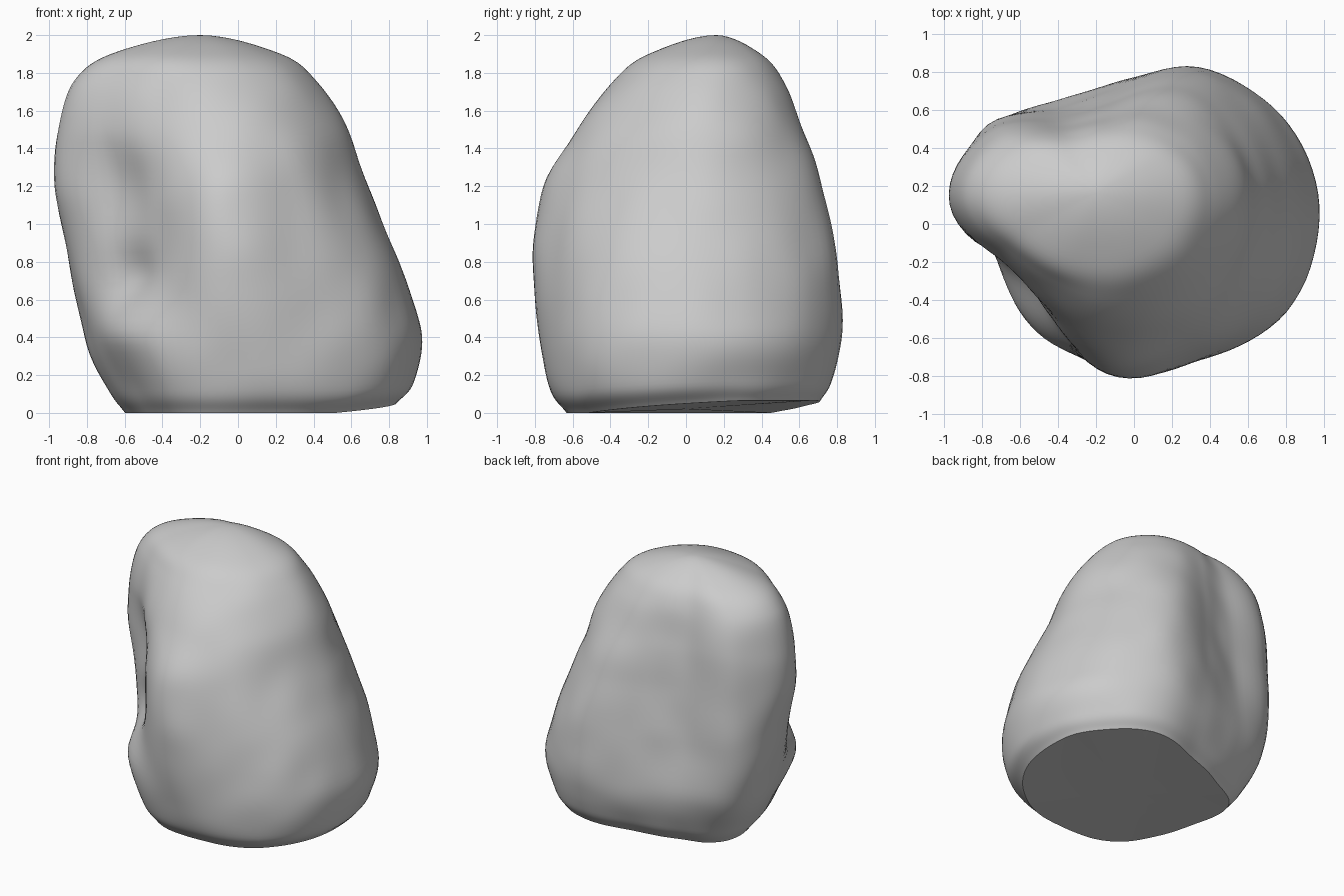
import bpy, bmesh, math
from mathutils import Vector, noise

if "Cube" in bpy.data.objects:
    bpy.data.objects.remove(bpy.data.objects["Cube"])

# Cross-sections of the boulder: height -> radius every 30 degrees from +x
SECTIONS = [
    (0.00, [.84, .86, .80, .63, .60, .66, .56, .55, .62, .63, .69, .78]),
    (0.12, [.94, .93, .86, .69, .67, .74, .64, .62, .70, .72, .79, .91]),
    (0.40, [1.01, .98, .90, .73, .71, .84, .74, .70, .76, .80, .85, .97]),
    (0.80, [.93, .90, .84, .65, .63, .84, .79, .66, .69, .87, .87, .93]),
    (1.20, [.81, .77, .71, .54, .54, .77, .85, .62, .65, .84, .82, .80]),
    (1.50, [.73, .67, .57, .46, .47, .70, .80, .63, .61, .69, .72, .72]),
    (1.75, [.60, .52, .43, .37, .38, .57, .70, .56, .51, .52, .55, .58]),
    (1.90, [.42, .36, .28, .24, .25, .36, .48, .41, .37, .35, .37, .40]),
]
SEGS, STEPS = 96, 8


def spline(a, b, c, d, t):
    return 0.5 * (2 * b + (c - a) * t + (2 * a - 5 * b + 4 * c - d) * t * t
                  + (3 * b - a - 3 * c + d) * t ** 3)


def around(radii, u):
    i = int(u)
    return spline(*[radii[(i + k) % 12] for k in (-1, 0, 1, 2)], u - i)


# Resample each section finely: row = [z, r0, r1, ...]
rows = [[z] + [around(r, 12 * j / SEGS) for j in range(SEGS)] for z, r in SECTIONS]
top = [2.0] + [0.0] * SEGS
ghost_top = [rows[-1][0]] + [-v for v in rows[-1][1:]]
ghost_bottom = [2 * p - q for p, q in zip(rows[0], rows[1])]
rows = [ghost_bottom] + rows + [top, ghost_top]


def shape(z, r, ang):
    p = Vector((-0.1 * z + r * math.cos(ang), 0.08 * z + r * math.sin(ang), z))
    # hollow and fold on the front left side
    for c, w, depth in (((-.58, -.38, .72), (.22, .22, .16), .08),
                        ((-.62, -.25, 1.1), (.2, .2, .25), .035),
                        ((-.58, -.45, .42), (.25, .25, .12), -.03)):
        g = math.exp(-sum(((p[k] - c[k]) / w[k]) ** 2 for k in range(3)))
        p += Vector((.8, .6, 0)) * depth * g
    # fine surface unevenness
    p += Vector((math.cos(ang), math.sin(ang), 0)) * min(1, r * 2) * .012 * noise.noise(p * 3.5)
    # underside rises toward the back right
    fade = max(0, 1 - z / .5)
    p.z += .065 * fade * min(1, max(0, (p.x + p.y) / 1.1))
    return p


# Boulder skin
bm = bmesh.new()
rings = []
for i in range(1, len(rows) - 2):
    for s in range(STEPS):
        v = [spline(*q, s / STEPS) for q in zip(*rows[i - 1:i + 3])]
        rings.append([bm.verts.new(shape(v[0], v[1 + j], math.tau * j / SEGS))
                      for j in range(SEGS)])
for a, b in zip(rings, rings[1:]):
    for j in range(SEGS):
        k = (j + 1) % SEGS
        bm.faces.new((a[j], a[k], b[k], b[j]))
pole = bm.verts.new(shape(2.0, 0, 0))
base = bm.verts.new((0, 0, .02))
for j in range(SEGS):
    k = (j + 1) % SEGS
    bm.faces.new((rings[-1][j], rings[-1][k], pole))
    bm.faces.new((rings[0][k], rings[0][j], base))
bmesh.ops.recalc_face_normals(bm, faces=bm.faces)

mesh = bpy.data.meshes.new("boulder")
bm.to_mesh(mesh)
bm.free()
boulder = bpy.data.objects.new("boulder", mesh)
bpy.context.collection.objects.link(boulder)
bpy.context.view_layer.objects.active = boulder
boulder.select_set(True)
bpy.ops.object.shade_smooth_by_angle(angle=math.radians(40))
